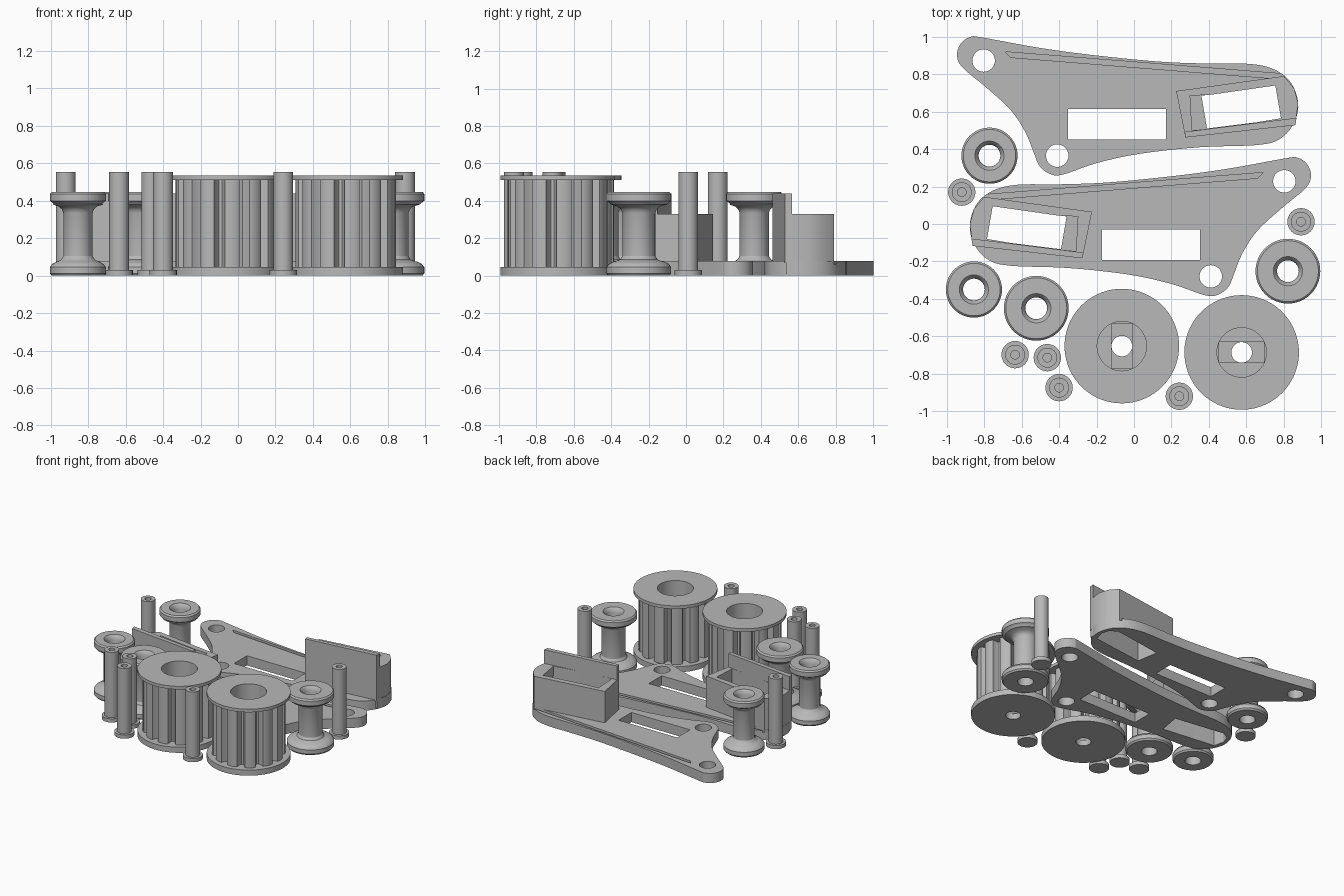
import bpy, bmesh, math
from mathutils import Vector, Matrix

if "Cube" in bpy.data.objects:
    bpy.data.objects.remove(bpy.data.objects["Cube"])

grey = bpy.data.materials.new("grey plastic")
grey.diffuse_color = (0.48, 0.48, 0.48, 1)
grey.use_nodes = True
grey.node_tree.nodes["Principled BSDF"].inputs["Base Color"].default_value = grey.diffuse_color


def finish(bm, name):
    bmesh.ops.recalc_face_normals(bm, faces=bm.faces)
    me = bpy.data.meshes.new(name)
    bm.to_mesh(me)
    bm.free()
    me.materials.append(grey)
    ob = bpy.data.objects.new(name, me)
    bpy.context.collection.objects.link(ob)
    return ob


def prism(name, pts, z0, z1):
    bm = bmesh.new()
    f = bm.faces.new([bm.verts.new((x, y, z0)) for x, y in pts])
    r = bmesh.ops.extrude_face_region(bm, geom=[f])
    top = [g for g in r["geom"] if isinstance(g, bmesh.types.BMVert)]
    bmesh.ops.translate(bm, vec=(0, 0, z1 - z0), verts=top)
    return finish(bm, name)


def circle(x, y, r, n=48):
    return [(x + r * math.cos(2 * math.pi * i / n), y + r * math.sin(2 * math.pi * i / n)) for i in range(n)]


def rect(x0, y0, x1, y1):
    return [(x0, y0), (x1, y0), (x1, y1), (x0, y1)]


def lathe(name, profile, x, y, n=48):
    """Spin a closed profile of (radius, z) points; radius 0 ends sit on the axis."""
    bm = bmesh.new()
    vs = [bm.verts.new((r, 0, z)) for r, z in profile]
    es = [bm.edges.new((vs[i], vs[(i + 1) % len(vs)])) for i in range(len(vs))
          if profile[i][0] + profile[(i + 1) % len(vs)][0] > 0]
    bmesh.ops.spin(bm, geom=vs + es, cent=(0, 0, 0), axis=(0, 0, 1), angle=2 * math.pi, steps=n)
    bmesh.ops.remove_doubles(bm, verts=bm.verts, dist=1e-5)
    bmesh.ops.translate(bm, vec=(x, y, 0), verts=bm.verts)
    return finish(bm, name)


def cut(ob, *shapes):
    """Subtract prisms given as (points, z0, z1)."""
    for pts, z0, z1 in shapes:
        c = prism("cutter", pts, z0, z1)
        m = ob.modifiers.new("cut", 'BOOLEAN')
        m.operation, m.solver, m.object = 'DIFFERENCE', 'EXACT', c
        dg = bpy.context.evaluated_depsgraph_get()
        me = bpy.data.meshes.new_from_object(ob.evaluated_get(dg))
        ob.modifiers.clear()
        ob.data = me
        bpy.data.objects.remove(c)
    return ob


def spline(pts, n=5):
    """Closed smooth curve through the points."""
    out = []
    k = len(pts)
    for i in range(k):
        a, b, c, d = [Vector(pts[(i + j) % k]) for j in (-1, 0, 1, 2)]
        for s in range(n):
            t = s / n
            out.append(tuple(0.5 * (2 * b + (c - a) * t + (2 * a - 5 * b + 4 * c - d) * t * t
                                    + (3 * b - a - 3 * c + d) * t ** 3)))
    return out


# Bracket plate: curved outline, holes, slot and shallow groove
outline = spline([
    (-.92, .84), (-.945, .91), (-.92, .97), (-.87, 1.0), (-.81, .996), (-.5, .94), (-.2, .90),
    (.14, .867), (.4, .857), (.62, .855), (.75, .825), (.838, .755), (.877, .645), (.855, .54),
    (.78, .455), (.66, .422), (.35, .41), (.03, .375), (-.2, .325), (-.38, .264), (-.45, .268),
    (-.505, .31), (-.535, .38), (-.58, .49), (-.66, .61), (-.79, .73)])
window = [(.37, .685), (.755, .74), (.785, .565), (.40, .50)]
cavity = [(.36, .685), (.39, .51), (.83, .565), (.85, .65), (.83, .71), (.77, .745)]
plate = cut(prism("bracket_plate", outline, 0, .078),
            (circle(-.803, .873, .06), -1, 1), (circle(-.41, .365, .06), -1, 1),
            (rect(-.352, .452, .17, .615), -1, 1), (cavity, -1, 1),
            ([(-.69, .92), (-.66, .89), (.77, .775), (.82, .80)], .06, 1))

# Holder box on the wide end, open below, with a wider pocket at the top
box = cut(prism("holder_box", [(.225, .71), (.275, .462), (.862, .535), (.877, .645),
                               (.855, .725), (.80, .79)], .01, .33),
          (window, -1, 1), (cavity, -1, .25),
          ([(.30, .685), (.40, .69), (.42, .51), (.31, .50)], .155, 1))
wall = prism("tall_wall", [(.275, .462), (.862, .528), (.868, .567), (.27, .492)], .07, .44)

# Second bracket is a mirrored copy of the first
flip = Matrix.Translation((0, -.645, 0)) @ Matrix.Diagonal((-1, 1, 1, 1))
for ob in (plate, box, wall):
    me = ob.data.copy()
    me.transform(flip)
    me.flip_normals()
    bpy.context.collection.objects.link(bpy.data.objects.new("mirrored_" + ob.name, me))

# Toothed pulleys with flanges, stepped bore and a rectangular shaft pocket
TEETH = 12
for x, y, hx, hy in ((-.065, -.652, .055, .12), (.575, -.686, .12, .055)):
    teeth = []
    for i in range(TEETH):
        for t, r in ((-.29, .262), (-.15, .268), (0, .268), (.15, .268), (.29, .262),
                     (.36, .225), (.43, .212), (.57, .212), (.64, .225)):
            a = 2 * math.pi * (i + t + .25) / TEETH
            teeth.append((x + r * math.cos(a), y + r * math.sin(a)))
    hole, bore = circle(x, y, .055), circle(x, y, .132)
    cut(prism("pulley_body", teeth, .04, .515), (bore, .12, 1),
        (rect(x - hx, y - hy, x + hx, y + hy), .046, .3), (hole, -1, 1))
    cut(prism("pulley_lower_flange", circle(x, y, .306, 72), 0, .045), (hole, -1, 1))
    cut(prism("pulley_upper_flange", circle(x, y, .306, 72), .51, .535), (bore, -1, 1))

# Spools: flanged rollers with a flared neck and a through hole
for x, y, R, core in ((-.772, .365, .15, .078), (-.855, -.35, .15, .078),
                      (-.522, -.45, .173, .088), (.822, -.252, .173, .088)):
    mid = (R + core) / 2
    lathe("spool", [(.058, 0), (R - .01, 0), (R, .012), (R, .045), (R - .012, .062), (R - .035, .074),
                    (mid - .01, .078), (core + .012, .086), (core, .105), (core, .335),
                    (core + .008, .355), (core + .025, .37), (mid + .02, .38), (R - .02, .385),
                    (R, .40), (R, .437), (R - .01, .448), (.078, .448), (.066, .435), (.058, .41)],
          x, y)

# Pins: slim posts on a round foot with a blind hole in the top
for x, y in ((-.92, .17), (.892, .012), (-.635, -.698), (-.463, -.714), (-.4, -.874), (.242, -.92)):
    lathe("pin", [(0, 0), (.073, 0), (.073, .03), (.053, .03), (.053, .555), (.023, .555),
                  (.023, .3), (0, .3)], x, y, 32)

# Smooth round sides, keep edges sharp
for ob in bpy.context.scene.objects:
    ob.select_set(True)
    bpy.context.view_layer.objects.active = ob
bpy.ops.object.shade_smooth_by_angle(angle=math.radians(30))
